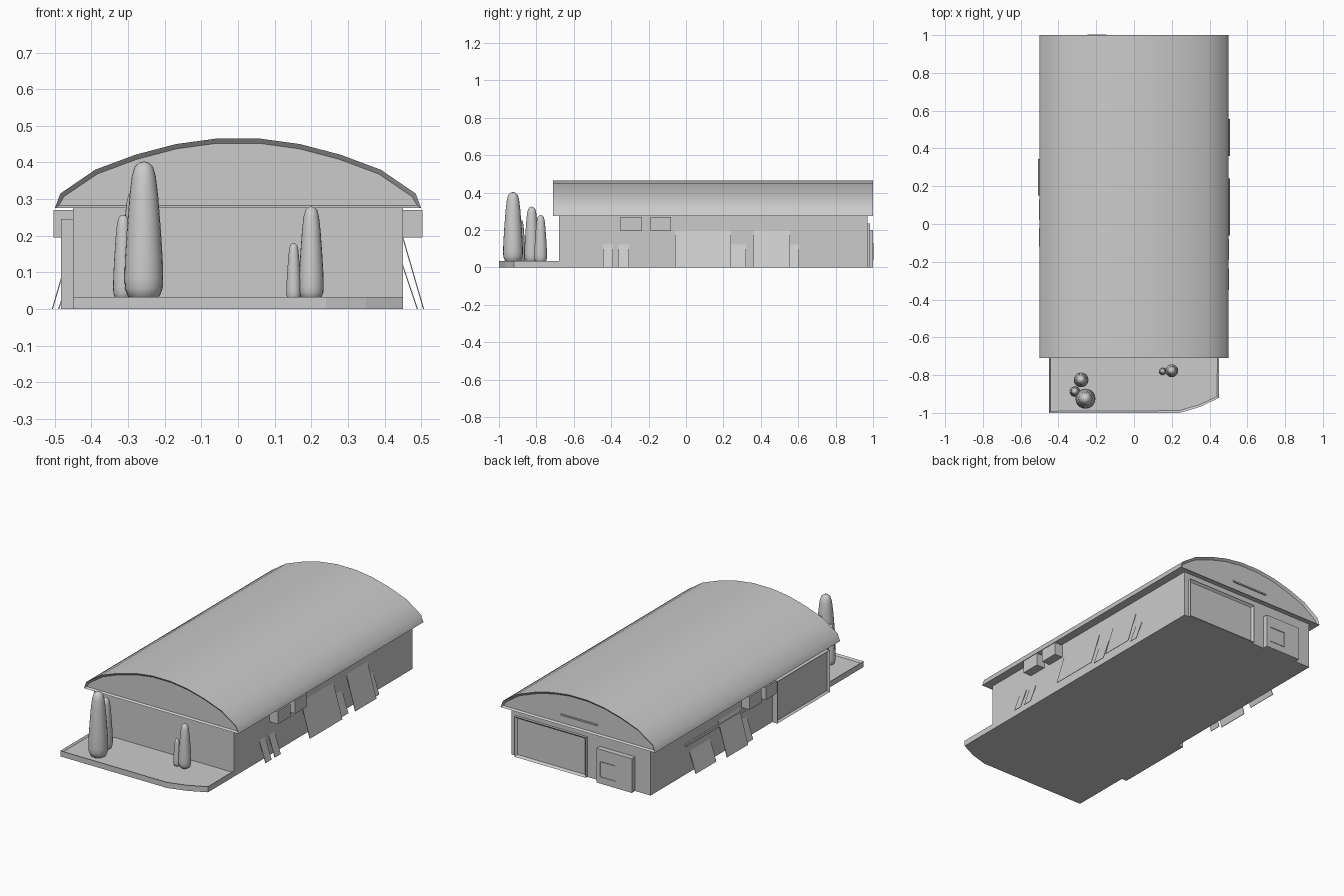
import bpy, bmesh, math
from mathutils import Vector

cube = bpy.data.objects.get("Cube")
if cube:
    bpy.data.objects.remove(cube, do_unlink=True)

GREY = bpy.data.materials.new("plain grey")
GREY.use_nodes = True
GREY.diffuse_color = (0.6, 0.6, 0.6, 1)
GREY.node_tree.nodes["Principled BSDF"].inputs["Base Color"].default_value = (0.6, 0.6, 0.6, 1)


def finish(name, bm, smooth=None):
    """Turn a bmesh into a named grey object."""
    bmesh.ops.recalc_face_normals(bm, faces=bm.faces[:])
    mesh = bpy.data.meshes.new(name)
    bm.to_mesh(mesh)
    bm.free()
    mesh.materials.append(GREY)
    obj = bpy.data.objects.new(name, mesh)
    bpy.context.collection.objects.link(obj)
    if smooth:
        bpy.ops.object.select_all(action='DESELECT')
        obj.select_set(True)
        bpy.context.view_layer.objects.active = obj
        bpy.ops.object.shade_smooth_by_angle(angle=math.radians(smooth))
    return obj


def prism(points, direction):
    """Extrude a closed outline along a vector."""
    bm = bmesh.new()
    face = bm.faces.new([bm.verts.new(p) for p in points])
    ext = bmesh.ops.extrude_face_region(bm, geom=[face])["geom"]
    moved = [v for v in ext if isinstance(v, bmesh.types.BMVert)]
    bmesh.ops.translate(bm, verts=moved, vec=Vector(direction))
    bmesh.ops.recalc_face_normals(bm, faces=bm.faces[:])
    return bm


def recess(bm, normal, border, depth):
    """Sink a bordered panel into the faces that point along a direction."""
    faces = [f for f in bm.faces if f.normal.dot(Vector(normal)) > 0.99]
    bmesh.ops.inset_region(bm, faces=faces, thickness=border, depth=0)
    bmesh.ops.translate(bm, verts=list({v for f in faces for v in f.verts}),
                        vec=-Vector(normal) * depth)


def box(name, x, y, z, panel=None):
    """Box from ranges; panel = (normal, border, depth) sinks one side."""
    bm = prism([(x[0], y[0], z[0]), (x[1], y[0], z[0]),
                (x[1], y[1], z[0]), (x[0], y[1], z[0])], (0, 0, z[1] - z[0]))
    if panel:
        recess(bm, *panel)
    return finish(name, bm)


def leaning_board(name, side, y, height, foot):
    """Thin board propped against a side wall."""
    t = 0.003
    bm = prism([(side * foot, y[0], 0), (side * 0.45, y[0], height),
                (side * (0.45 - t), y[0], height), (side * (foot - t), y[0], 0)],
               (0, y[1] - y[0], 0))
    return finish(name, bm)


def tree(name, x, y, radius, top):
    """Rounded, tapering evergreen."""
    base = 0.022
    profile = [(0, 0), (.5, .005), (.82, .035), (.97, .09), (1, .16), (.97, .3),
               (.88, .5), (.74, .75), (.62, .89), (.48, .96), (.26, .99), (0, 1)]
    bm = bmesh.new()
    verts = [bm.verts.new((r * radius, 0, base + h * (top - base))) for r, h in profile]
    edges = [bm.edges.new(pair) for pair in zip(verts, verts[1:])]
    bmesh.ops.spin(bm, geom=verts + edges, cent=(0, 0, 0), axis=(0, 0, 1),
                   angle=math.tau, steps=20)
    bmesh.ops.remove_doubles(bm, verts=bm.verts[:], dist=0.0005)
    finish(name, bm, 60).location = (x, y, 0)


# Main hall
box("hall_walls", (-0.45, 0.45), (-0.68, 0.97), (0, 0.28))

# Arched roof with sunken gables
half = [(0.5, 0.275), (0.485, 0.315), (0.39, 0.38), (0.28, 0.421), (0.17, 0.45), (0.06, 0.465)]
arch = half + [(-x, z) for x, z in reversed(half)]
roof = prism([(x, -0.71, z) for x, z in arch], (0, 1.71, 0))
for direction in ((0, -1, 0), (0, 1, 0)):
    recess(roof, direction, 0.013, 0.012)
finish("arched_roof", roof, 40)
box("gable_vent", (-0.12, 0.115), (0.98, 0.995), (0.327, 0.335))

# Front terrace with a raised rim and one clipped corner
outline = [(-0.45, -0.67), (-0.45, -1), (0.24, -1), (0.35, -0.968), (0.45, -0.92), (0.45, -0.67)]
terrace = prism([(x, y, 0) for x, y in outline], (0, 0, 0.033))
recess(terrace, (0, 0, 1), 0.012, 0.01)
finish("terrace", terrace)

# Trees on the terrace
for i, spec in enumerate([(-0.257, -0.925, 0.053, 0.403), (-0.28, -0.825, 0.039, 0.325),
                          (-0.313, -0.887, 0.028, 0.257), (0.2, -0.777, 0.034, 0.28),
                          (0.152, -0.78, 0.02, 0.18)]):
    tree(f"tree_{i + 1}", *spec)

# Back doors
box("back_large_door", (-0.04, 0.42), (0.96, 0.985), (0, 0.235), ((0, 1, 0), 0.016, 0.012))
box("back_small_door", (-0.35, -0.12), (0.96, 1.0), (0, 0.2))
box("back_door_window", (-0.245, -0.145), (0.99, 1.003), (0.04, 0.13), ((0, 1, 0), 0.006, 0.006))

# Large framed door on one long wall
box("side_large_door", (-0.483, -0.44), (-0.64, -0.155), (0, 0.245), ((-1, 0, 0), 0.012, 0.012))
box("side_ledge", (-0.458, -0.44), (0.08, 0.65), (0.165, 0.18))

# Wall units under the eaves
for side, spans in ((1, ((-0.35, -0.235), (-0.19, -0.08))), (-1, ((0.02, 0.13), (-0.12, -0.02)))):
    for i, span in enumerate(spans):
        box(f"wall_unit_{'left' if side > 0 else 'right'}_{i + 1}",
            sorted((side * 0.44, side * 0.503)), span, (0.195, 0.27))

# Tall and short boards leaning on both long walls
TALL, SHORT = (0.2, 0.508), (0.122, 0.491)
boards = [(1, (-0.06, 0.24), TALL), (1, (0.24, 0.32), SHORT),
          (1, (0.36, 0.555), TALL), (1, (0.555, 0.605), SHORT),
          (1, (-0.445, -0.39), SHORT), (1, (-0.36, -0.305), SHORT),
          (-1, (0.15, 0.345), TALL), (-1, (0.42, 0.61), SHORT), (-1, (0.08, 0.15), SHORT)]
for i, (side, span, (height, foot)) in enumerate(boards):
    leaning_board(f"leaning_board_{i + 1}", side, span, height, foot)
